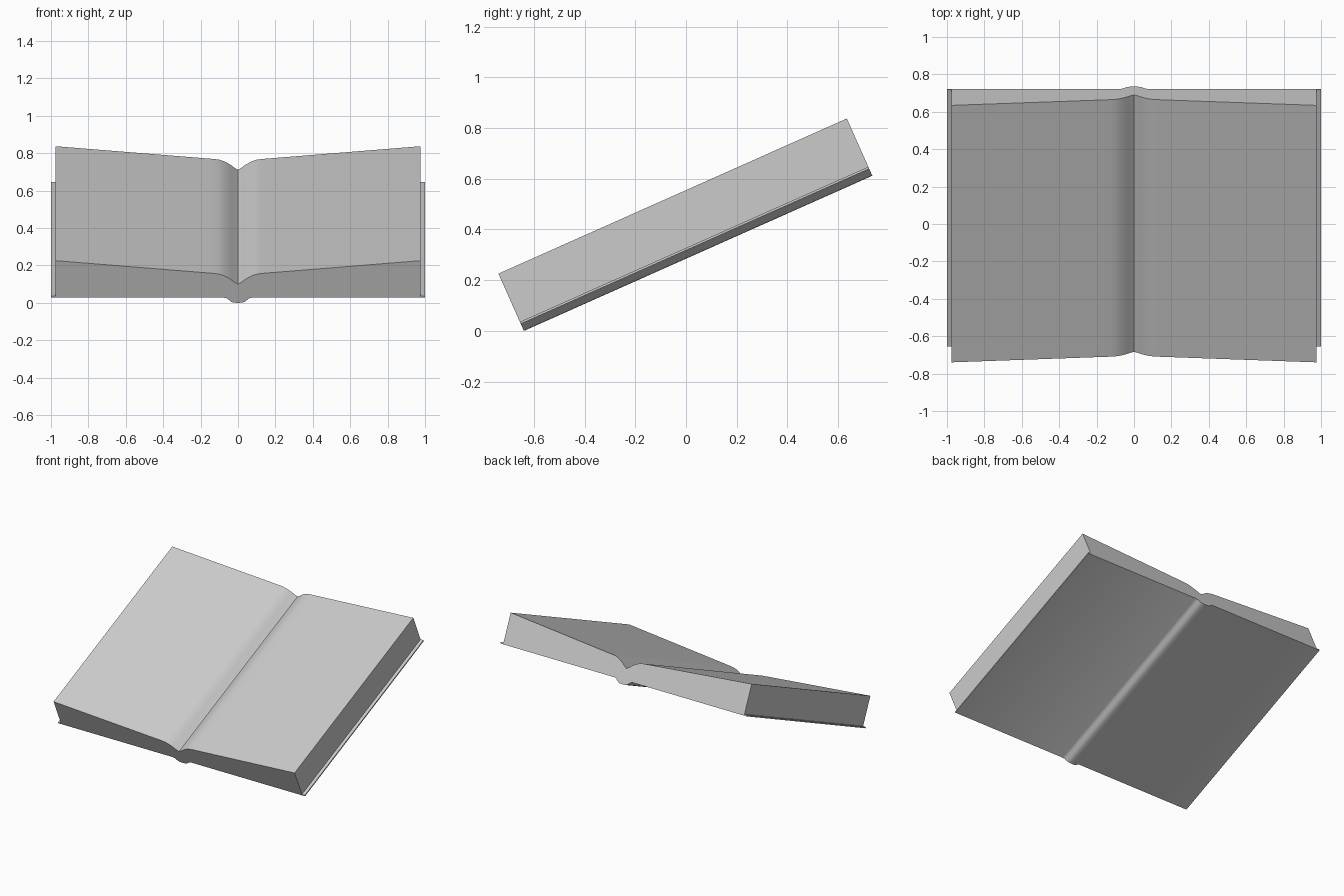
import bpy, bmesh, math

if "Cube" in bpy.data.objects:
    bpy.data.objects.remove(bpy.data.objects["Cube"])

TILT = math.radians(24)
U0, U1 = -0.584, 0.920      # bottom and top end of the book along its height
BASE = 0.260                # offset of the spine underside from the tilt axis
COVER = 0.009               # cover thickness


def mirrored(half):
    """Half profile running from x = 0 outward -> full left-to-right line."""
    return [(-x, z) for x, z in reversed(half) if x > 0] + half


def extrude_profile(name, outline):
    bm = bmesh.new()
    near = [bm.verts.new((x, U0, BASE + z)) for x, z in outline]
    far = [bm.verts.new((x, U1, BASE + z)) for x, z in outline]
    n = len(outline)
    for i in range(n):
        j = (i + 1) % n
        bm.faces.new((near[i], near[j], far[j], far[i]))
    bm.faces.new(near)
    bm.faces.new(far)
    bmesh.ops.recalc_face_normals(bm, faces=bm.faces)
    mesh = bpy.data.meshes.new(name)
    bm.to_mesh(mesh)
    bm.free()
    ob = bpy.data.objects.new(name, mesh)
    bpy.context.collection.objects.link(ob)
    ob.rotation_euler.x = TILT
    bpy.ops.object.select_all(action='DESELECT')
    ob.select_set(True)
    bpy.context.view_layer.objects.active = ob
    bpy.ops.object.shade_smooth_by_angle(angle=math.radians(30))
    return ob


# Underside line: flat boards with a rounded spine ridge in the middle
spine = [(0, 0), (0.022, 0.001), (0.036, 0.006), (0.05, 0.018),
         (0.06, 0.026), (0.072, 0.030)]
under = mirrored(spine + [(1.0, 0.030)])
over = [(x, z + COVER) for x, z in under]
extrude_profile("cover", under + over[::-1])

# Pages: sit on the cover, rise to the fore-edges and dip into the gutter
page_bottom = mirrored([(x, z + COVER) for x, z in spine] + [(0.977, 0.030 + COVER)])
page_top = mirrored([(0, 0.109), (0.02, 0.122), (0.04, 0.138), (0.06, 0.151),
                     (0.08, 0.161), (0.10, 0.168), (0.125, 0.172), (0.16, 0.175),
                     (0.977, 0.247)])
extrude_profile("pages", page_bottom + page_top[::-1])
